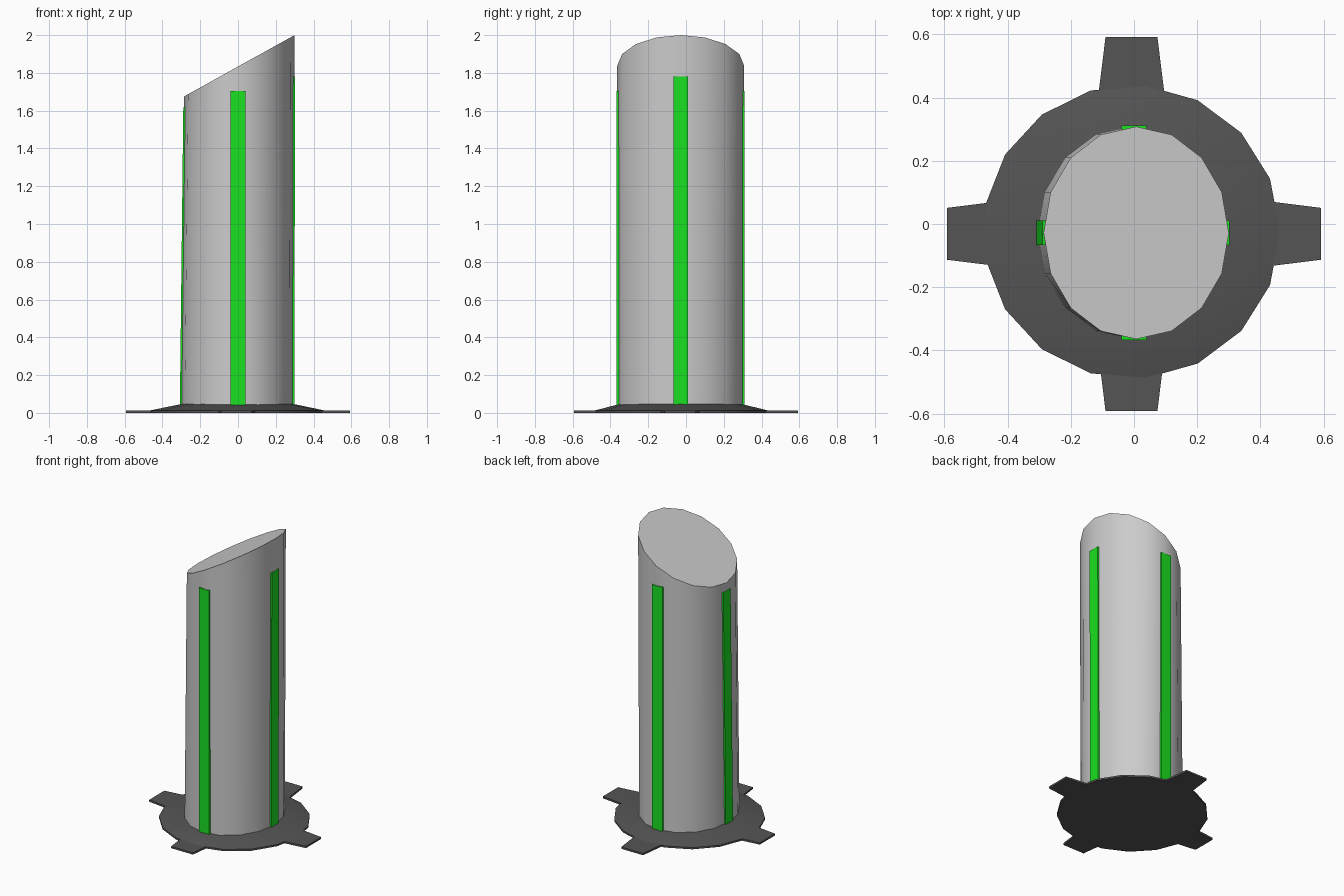
import bpy, bmesh
from math import sin, cos, pi, radians
from mathutils import Vector

if "Cube" in bpy.data.objects:
    bpy.data.objects.remove(bpy.data.objects["Cube"])


def material(name, rgb):
    m = bpy.data.materials.new(name)
    m.diffuse_color = (*rgb, 1)
    m.use_nodes = True
    m.node_tree.nodes["Principled BSDF"].inputs["Base Color"].default_value = m.diffuse_color
    return m


dark = material("dark_grey", (0.09, 0.09, 0.09))
green = material("green", (0.01, 0.75, 0.015))


def loft(name, rings, mat=None, smooth=None):
    """Closed solid through a stack of rings with equal point counts."""
    bm = bmesh.new()
    rows = [[bm.verts.new(p) for p in ring] for ring in rings]
    n = len(rows[0])
    for a, b in zip(rows, rows[1:]):
        for i in range(n):
            j = (i + 1) % n
            bm.faces.new((a[i], a[j], b[j], b[i]))
    bm.faces.new(rows[0][::-1])
    bm.faces.new(rows[-1])
    bmesh.ops.recalc_face_normals(bm, faces=bm.faces)
    me = bpy.data.meshes.new(name)
    bm.to_mesh(me)
    bm.free()
    ob = bpy.data.objects.new(name, me)
    bpy.context.collection.objects.link(ob)
    if mat:
        me.materials.append(mat)
    if smooth:
        bpy.ops.object.select_all(action='DESELECT')
        ob.select_set(True)
        bpy.context.view_layer.objects.active = ob
        bpy.ops.object.shade_smooth_by_angle(angle=radians(smooth))
    return ob


def ring(n, cx, cy, z, rx, ry, rise=0):
    pts = []
    for i in range(n):
        a = 2 * pi * i / n
        pts.append((cx + rx * cos(a), cy + ry * sin(a), z + rise * cos(a)))
    return pts


CY = -0.028

# Tower: 16-sided, leaning slightly, with a slanted top
loft("tower", [ring(16, -0.005, CY, 0.02, 0.30, 0.336),
               ring(16, 0.007, CY, 1.8375, 0.293, 0.336, 0.1625)], smooth=35)

# Base: thin 17-sided plate rising as a shallow cone to the tower
loft("base_plate", [ring(17, -0.008, -0.025, 0, 0.47, 0.465),
                    ring(17, -0.008, -0.025, 0.012, 0.47, 0.465),
                    ring(17, -0.005, CY, 0.05, 0.285, 0.31)], dark, smooth=35)

# Four tapered feet: direction, sideways centre
for side, (dx, dy), c in (("right", (1, 0), -0.031), ("left", (-1, 0), -0.031),
                          ("back", (0, 1), -0.008), ("front", (0, -1), -0.008)):
    outline = [(0.35, -0.112), (0.592, -0.082), (0.592, 0.082), (0.35, 0.112)]

    def foot(z):
        return [(dx * r + abs(dy) * (c + w), dy * r + abs(dx) * (c + w), z)
                for r, w in outline]
    loft("foot_" + side, [foot(0), foot(0.0125)], dark)

# Light strips: outward direction, top height
for side, (dx, dy), top in (("right", (1, 0), 1.78), ("left", (-1, 0), 1.62),
                            ("back", (0, 1), 1.705), ("front", (0, -1), 1.705)):
    def strip(z):
        t = (z - 0.02) / (1.8375 + 0.1625 * dx - 0.02)
        cx = -0.005 + 0.012 * t
        r = (0.30 - 0.007 * t if dx else 0.336) + 0.003
        o = Vector((cx * abs(dx) + dx * r, CY + dy * r, z))
        tangent, out = Vector((-dy, dx, 0)) * 0.039, Vector((dx, dy, 0)) * 0.03
        return [o - tangent, o + tangent, o + tangent - out, o - tangent - out]
    loft("light_strip_" + side, [strip(0.03), strip(top)], green)
